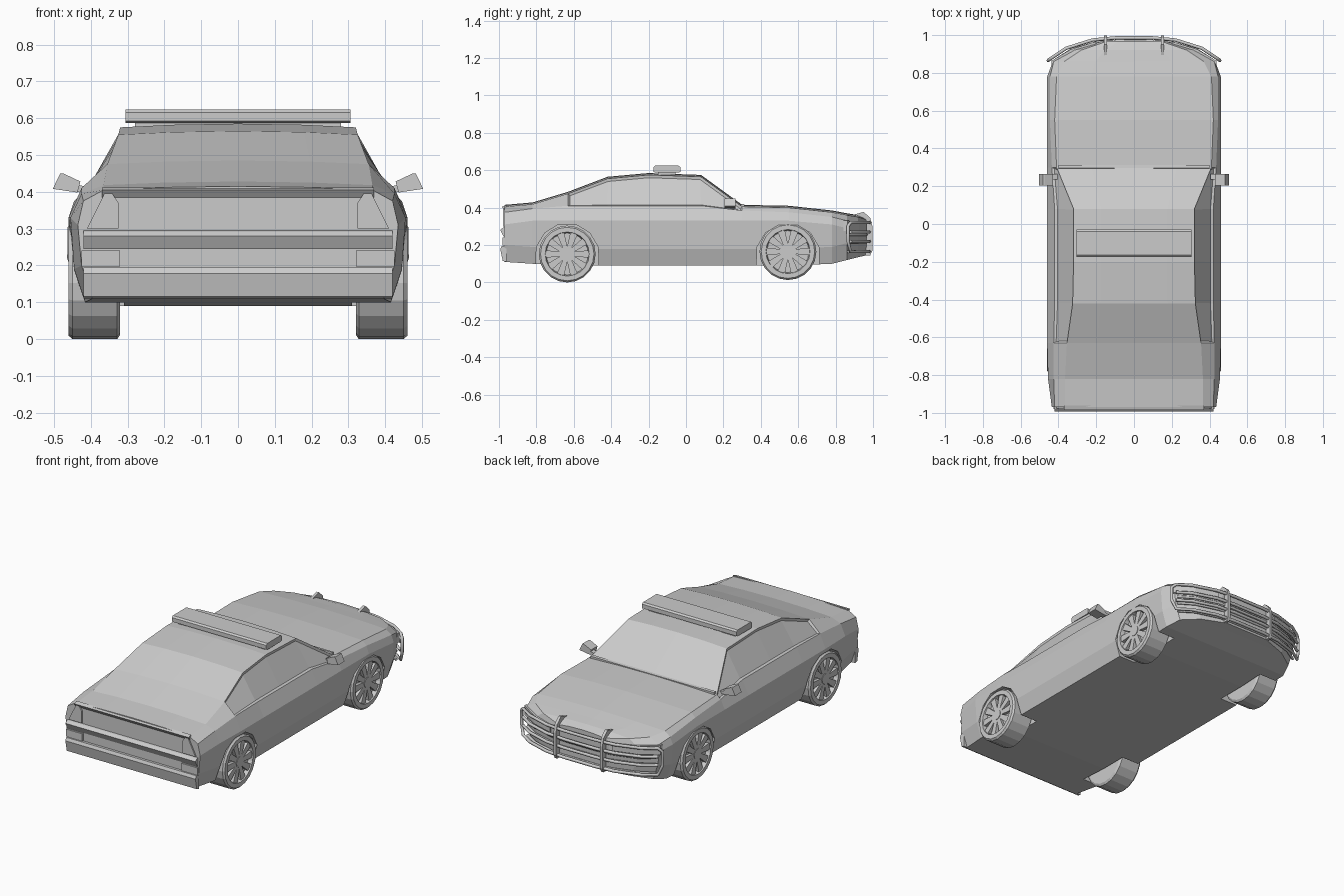
import bpy, bmesh, math
from mathutils import Vector, Matrix

if "Cube" in bpy.data.objects:
    bpy.data.objects.remove(bpy.data.objects["Cube"])


def finish(name, bm, mirror=False):
    bmesh.ops.recalc_face_normals(bm, faces=bm.faces)
    me = bpy.data.meshes.new(name)
    bm.to_mesh(me)
    bm.free()
    ob = bpy.data.objects.new(name, me)
    bpy.context.collection.objects.link(ob)
    if mirror:
        ob.modifiers.new("mirror", 'MIRROR')
    return ob


def add_prism(bm, pts, axis, lo, hi):
    """Extrude a 2D outline along x (pts are y,z) or along y (pts are x,z)."""
    def place(a, b, t):
        return (t, a, b) if axis == 'x' else (a, t, b)
    rings = [[bm.verts.new(place(a, b, t)) for a, b in pts] for t in (lo, hi)]
    n = len(pts)
    for i in range(n):
        j = (i + 1) % n
        bm.faces.new((rings[0][i], rings[0][j], rings[1][j], rings[1][i]))
    bm.faces.new(rings[0])
    bm.faces.new(rings[1])


def prism(name, pts, axis, lo, hi, mirror=False):
    bm = bmesh.new()
    add_prism(bm, pts, axis, lo, hi)
    return finish(name, bm, mirror)


def tube(name, pts, radius, closed=False):
    cu = bpy.data.curves.new(name, 'CURVE')
    cu.dimensions = '3D'
    cu.bevel_depth = radius
    cu.bevel_resolution = 1
    cu.use_fill_caps = True
    sp = cu.splines.new('POLY')
    sp.points.add(len(pts) - 1)
    for p, co in zip(sp.points, pts):
        p.co = (*co, 1)
    sp.use_cyclic_u = closed
    ob = bpy.data.objects.new(name, cu)
    bpy.context.collection.objects.link(ob)
    return ob


# Body shell: y, waist x, bottom z, waist z, shoulder x, shoulder z, top x, top z
stations = [
    (-0.97, .435, .11, .31, .42, .375, .365, .405),
    (-0.82, .455, .10, .33, .425, .395, .365, .418),
    (-0.63, .460, .09, .33, .425, .41, .355, .475),
    (-0.42, .460, .09, .33, .42, .41, .325, .555),
    (-0.20, .460, .09, .33, .42, .41, .32, .575),
    (0.08, .460, .09, .33, .42, .41, .32, .565),
    (0.30, .460, .09, .33, .435, .385, .41, .405),
    (0.55, .460, .09, .33, .445, .375, .42, .40),
    (0.78, .460, .10, .31, .445, .35, .41, .375),
    (0.86, .430, .12, .29, .425, .33, .37, .36),
    (0.92, .330, .135, .28, .325, .315, .28, .35),
    (0.965, .18, .145, .27, .175, .30, .15, .335),
]
bm = bmesh.new()
rings = []
for y, w, zb, zw, sx, sz, tx, tz in stations:
    half = [(0, zb), (w - .04, zb), (w - .01, zb + .09), (w, zw), (sx, sz),
            (tx, tz), (tx * .55, tz + .007), (0, tz + .01)]
    loop = half + [(-x, z) for x, z in half[-2:0:-1]]
    rings.append([bm.verts.new((x, y, z)) for x, z in loop])
n = len(rings[0])
windows = {1: [], -1: []}
for k in range(len(rings) - 1):
    for i in range(n):
        j = (i + 1) % n
        f = bm.faces.new((rings[k][i], rings[k][j], rings[k + 1][j], rings[k + 1][i]))
        if 2 <= k <= 5 and i in (4, n - 5):
            windows[1 if i == 4 else -1].append(f)
bm.faces.new(rings[0])
bm.faces.new(rings[-1])
bmesh.ops.recalc_face_normals(bm, faces=bm.faces)
# Recessed side windows
for faces in windows.values():
    bmesh.ops.inset_region(bm, faces=faces, thickness=.012, depth=-.01)
body = finish("body", bm)

# Wheel wells cut into the body
axles = {"rear": (-0.635, .152), "front": (0.545, .165)}
arch = [(-.17, 0), (-.165, .19), (-.12, .265), (-.05, .308),
        (.05, .308), (.12, .265), (.165, .19), (.17, 0)]
for side in (-1, 1):
    for end, (cy, cz) in axles.items():
        lo, hi = sorted((side * .31, side * .6))
        cut = prism(f"{end}_wheel_well_cutter", [(cy + a, b) for a, b in arch], 'x', lo, hi)
        cut.hide_render = True
        cut.hide_viewport = True
        mod = body.modifiers.new("wheel_well", 'BOOLEAN')
        mod.operation = 'DIFFERENCE'
        mod.solver = 'EXACT'
        mod.object = cut

# Wheels: lathed tyre with recessed rim, ten spokes and a hub
profile = [(.32, 0), (.32, .14), (.328, .152), (.45, .152), (.46, .143),
           (.46, .118), (.435, .112), (.435, 0)]
SEG = 20
for end, (cy, cz) in axles.items():
    bm = bmesh.new()
    loops = []
    for s in range(SEG):
        a = 2 * math.pi * s / SEG
        loops.append([bm.verts.new((x, cy + r * math.cos(a), cz + r * math.sin(a)))
                      for x, r in profile])
    for s in range(SEG):
        p, q = loops[s], loops[(s + 1) % SEG]
        for i in range(len(profile) - 1):
            bm.faces.new((p[i], q[i], q[i + 1], p[i + 1]))
    bmesh.ops.remove_doubles(bm, verts=bm.verts, dist=1e-5)
    for s in range(10):
        rot = Matrix.Rotation(2 * math.pi * s / 10, 2)
        spoke = [rot @ Vector(p) for p in ((.02, -.011), (.116, -.02), (.116, .02), (.02, .011))]
        add_prism(bm, [(cy + p.x, cz + p.y) for p in spoke], 'x', .434, .453)
    hub = [(cy + .03 * math.cos(t * math.pi / 5), cz + .03 * math.sin(t * math.pi / 5))
           for t in range(10)]
    add_prism(bm, hub, 'x', .434, .456)
    finish(f"{end}_wheels", bm, mirror=True)

# Roof light bar on a narrower foot
prism("light_bar_foot", [(-.15, .575), (-.055, .575), (-.055, .6), (-.15, .6)], 'x', -.28, .28)
bar = prism("light_bar", [(-.175, .592), (-.165, .587), (-.04, .587), (-.03, .592),
                          (-.03, .616), (-.04, .624), (-.165, .624), (-.175, .616)],
            'x', -.305, .305)

# Door mirrors
prism("mirror_arms", [(.405, .395), (.44, .40), (.44, .42), (.405, .412)], 'y', .235, .265, True)
prism("mirror_heads", [(.428, .428), (.436, .398), (.503, .408), (.483, .45), (.475, .45)],
      'y', .205, .265, True)

# Rear bumper ridges, edge trim and tail lights
prism("upper_rear_ridge", [(-.96, .298), (-.98, .292), (-.993, .28), (-.975, .245), (-.96, .245)],
      'x', -.42, .42)
prism("lower_rear_ridge", [(-.96, .195), (-.985, .195), (-.993, .178), (-.98, .115), (-.96, .11)],
      'x', -.42, .42)
prism("boot_lip", [(-.96, .412), (-.985, .405), (-.97, .385), (-.96, .385)], 'x', -.37, .37)
prism("tail_lights", [(.325, .30), (.41, .30), (.36, .40), (.345, .40), (.325, .37)],
      'y', -.978, -.96, True)
prism("reverse_lights", [(.32, .197), (.425, .197), (.425, .24), (.32, .24)],
      'y', -.98, -.96, True)

# Windscreen cowl line
prism("cowl", [(.29, .40), (.312, .40), (.312, .418), (.296, .42)], 'x', -.40, .40)

# Headlights wrapping the nose corners
bm = bmesh.new()
plan = [(.20, .967), (.335, .925), (.438, .863)]
front = [[bm.verts.new((x, y + d, z)) for z in (.275, .315 + .008 * i)]
         for d in (0, -.02) for i, (x, y) in enumerate(plan)]
for a, b in ((0, 1), (1, 2), (4, 3), (5, 4), (3, 0), (2, 5)):
    bm.faces.new((front[a][0], front[b][0], front[b][1], front[a][1]))
for e in (0, 1):
    for i in (0, 1):
        bm.faces.new((front[i][e], front[i + 1][e], front[i + 4][e], front[i + 3][e]))
finish("headlights", bm, mirror=True)


def arc(z, half, end_lift=0):
    """Plan curve across the nose, right to left."""
    pts = [(x, y, z) for x, y in half] + [(half[-1][0], half[-1][1], z + end_lift)] * bool(end_lift)
    return [(-x, y, zz) for x, y, zz in reversed(pts)] + pts


# Grille slats close to the nose
slat = [(.09, .968), (.19, .962), (.33, .922), (.415, .868)]
for i, z in enumerate((.165, .215, .255)):
    tube(f"grille_slat_{i + 1}", arc(z, slat), .008)

# Push bar: outer loop, two middle rails and two upright fins
rail = [(.1, .985), (.22, .974), (.36, .93), (.435, .88)]
upper = arc(.32, rail)
lower = arc(.165, rail)
tip = [(.455, .866, .30), (.455, .866, .22)]
tube("push_bar_loop", upper + tip + lower[::-1] + [(-x, y, z) for x, y, z in tip[::-1]],
     .009, closed=True)
for i, z in enumerate((.22, .27)):
    tube(f"push_bar_rail_{i + 1}", arc(z, rail), .009)
prism("push_bar_uprights", [(.85, .35), (.95, .377), (.985, .345), (.997, .30), (.997, .17),
                            (.985, .145), (.96, .145), (.96, .31), (.93, .345)],
      'x', .142, .158, True)
